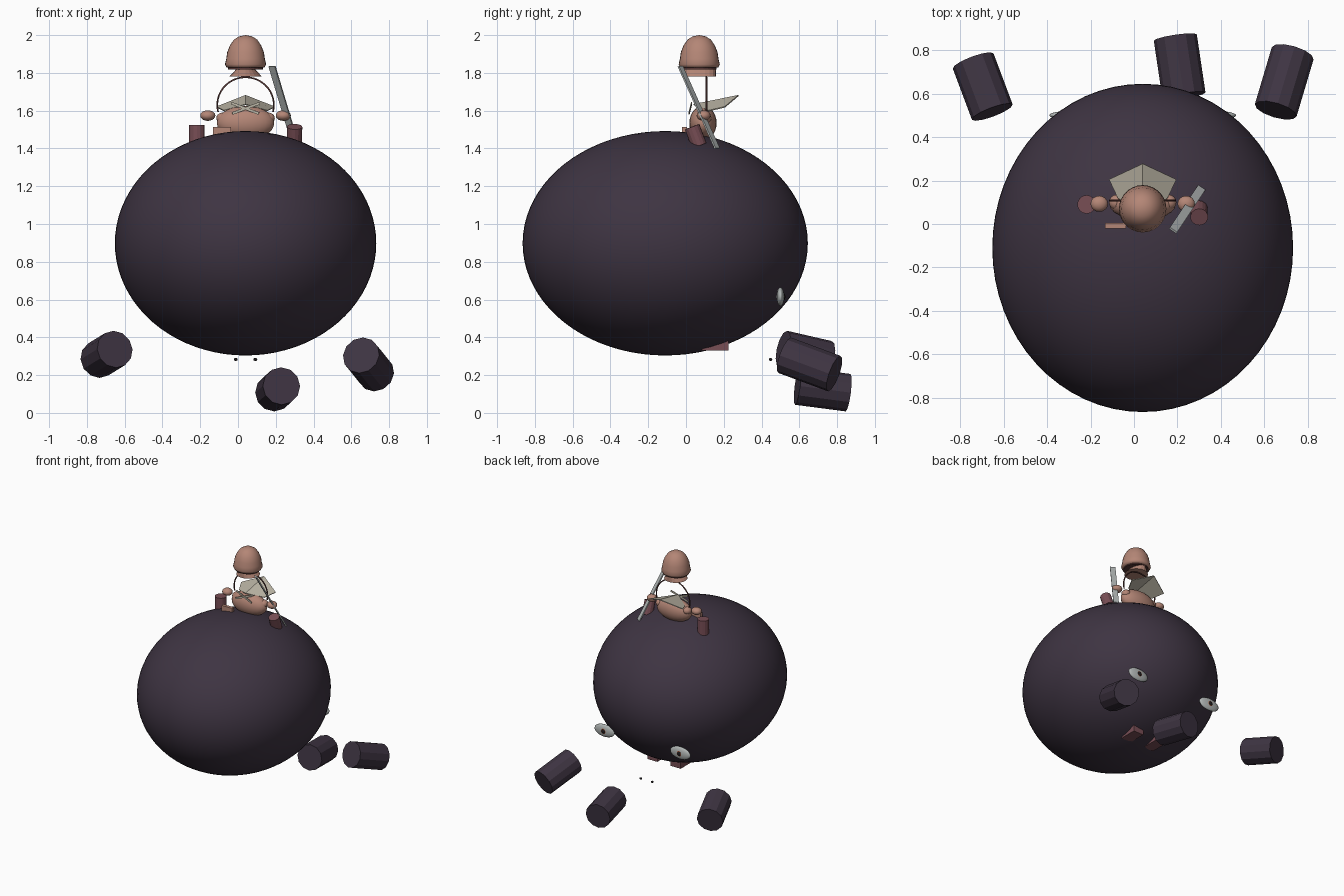
import bpy, bmesh, math
from mathutils import Vector, Matrix

if "Cube" in bpy.data.objects:
    bpy.data.objects.remove(bpy.data.objects["Cube"])

CX = 0.04  # symmetry line of creature and rider


def mat(name, r, g, b):
    m = bpy.data.materials.new(name)
    lin = [((c / 255 + 0.055) / 1.055) ** 2.4 if c > 10 else c / 255 / 12.92 for c in (r, g, b)]
    m.diffuse_color = (*lin, 1)
    m.use_nodes = True
    m.node_tree.nodes["Principled BSDF"].inputs["Base Color"].default_value = m.diffuse_color
    return m


HIDE = mat("dark_purple_hide", 62, 52, 66)
SKIN = mat("tan_skin", 180, 134, 118)
CUP = mat("maroon", 120, 78, 85)
CLOTH = mat("cream_cloth", 188, 182, 166)
STEEL = mat("pale_steel", 178, 183, 182)
BLACK = mat("near_black", 30, 26, 28)
BAND = mat("dark_brown", 88, 56, 54)
IRIS = mat("rust_iris", 165, 95, 65)


def finish(name, bm, material, smooth=False):
    bmesh.ops.recalc_face_normals(bm, faces=bm.faces)
    me = bpy.data.meshes.new(name)
    bm.to_mesh(me)
    bm.free()
    me.materials.append(material)
    for p in me.polygons:
        p.use_smooth = smooth
    ob = bpy.data.objects.new(name, me)
    bpy.context.collection.objects.link(ob)
    return ob


def ball(name, c, r, material, seg=24, rings=14):
    bm = bmesh.new()
    bmesh.ops.create_uvsphere(bm, u_segments=seg, v_segments=rings, radius=1)
    bmesh.ops.transform(bm, verts=bm.verts, matrix=Matrix.Translation(c) @ Matrix.Diagonal((*r, 1)))
    return finish(name, bm, material, True)


def rod(name, a, b, r, material, sides=12):
    a, b = Vector(a), Vector(b)
    bm = bmesh.new()
    bmesh.ops.create_cone(bm, cap_ends=True, segments=sides, radius1=r, radius2=r, depth=(b - a).length)
    rot = (b - a).to_track_quat('Z', 'Y').to_matrix().to_4x4()
    bmesh.ops.transform(bm, verts=bm.verts, matrix=Matrix.Translation((a + b) / 2) @ rot)
    return finish(name, bm, material)


def box(name, c, size, material):
    bm = bmesh.new()
    bmesh.ops.create_cube(bm, size=1)
    bmesh.ops.transform(bm, verts=bm.verts, matrix=Matrix.Translation(c) @ Matrix.Diagonal((*size, 1)))
    return finish(name, bm, material)


def strip(name, a, b, across, width, thick, material):
    """Flat bar from a to b, its width along the given direction."""
    a, b = Vector(a), Vector(b)
    d = (b - a).normalized()
    w = Vector(across)
    w = (w - d * w.dot(d)).normalized()
    n = d.cross(w)
    rot = Matrix((w, d, n)).transposed().to_4x4()
    bm = bmesh.new()
    bmesh.ops.create_cube(bm, size=1)
    bmesh.ops.transform(bm, verts=bm.verts, matrix=Matrix.Translation((a + b) / 2) @ rot
                        @ Matrix.Diagonal((width, (b - a).length, thick, 1)))
    return finish(name, bm, material)


# Creature: huge egg body and detached stump limbs
ball("creature_body", (CX, -0.11, 0.898), (0.692, 0.755, 0.594), HIDE, 64, 40)
rod("left_limb", (-0.652, 0.515, 0.337), (-0.74, 0.75, 0.283), 0.1, HIDE)
rod("middle_limb", (0.23, 0.59, 0.142), (0.19, 0.858, 0.107), 0.1, HIDE)
rod("right_limb", (0.652, 0.523, 0.305), (0.73, 0.785, 0.208), 0.1, HIDE)

# Creature face: eyes, nostrils and teeth mirrored about the centre
for s, side in ((-1, "left"), (1, "right")):
    x = CX + s * 0.34
    ball(side + "_eye", (x, 0.5, 0.615), (0.09, 0.02, 0.05), STEEL)
    ball(side + "_iris", (x, 0.515, 0.615), (0.026, 0.007, 0.024), IRIS, 16, 8)
    ball(side + "_pupil", (x, 0.518, 0.615), (0.018, 0.008, 0.018), BLACK, 16, 8)
    ball(side + "_nostril", (CX + s * 0.052, 0.448, 0.283), (0.011, 0.009, 0.008), BLACK, 10, 6)
    box(side + "_tooth", (CX + s * 0.105, 0.155, 0.375), (0.09, 0.14, 0.09), CUP)
    # Rider hands and shoulders
    ball(side + "_hand", (CX + s * 0.2, 0.093, 1.574), (0.04, 0.037, 0.028), SKIN, 16, 10)
    ball(side + "_shoulder", (CX + s * 0.12, 0.1, 1.56), (0.035, 0.035, 0.03), SKIN, 16, 10)

# Rider torso and foot
ball("rider_torso", (CX, 0.09, 1.535), (0.152, 0.072, 0.09), SKIN)
box("rider_foot", (-0.085, -0.008, 1.488), (0.095, 0.025, 0.05), SKIN)

# Rider head: turned profile with a flared lower rim
profile = [(0.0, 2.0), (0.035, 1.993), (0.062, 1.976), (0.083, 1.945), (0.097, 1.91),
           (0.102, 1.875), (0.109, 1.845), (0.1, 1.828), (0.0, 1.82)]
bm = bmesh.new()
vs = [bm.verts.new((r, 0, z)) for r, z in profile]
es = [bm.edges.new(p) for p in zip(vs, vs[1:])]
bmesh.ops.spin(bm, geom=vs + es, cent=(0, 0, 0), axis=(0, 0, 1), angle=2 * math.pi, steps=28)
bmesh.ops.remove_doubles(bm, verts=bm.verts, dist=0.0005)
bmesh.ops.translate(bm, verts=bm.verts, vec=(CX, 0.07, 0))
finish("rider_head", bm, SKIN, True)

# Collar flares sideways below a dark band
bm = bmesh.new()
bmesh.ops.create_cone(bm, cap_ends=True, segments=20, radius1=0.087, radius2=0.087, depth=0.045)
for v in bm.verts:
    if v.co.z > 0:
        v.co.x *= 0.5
bmesh.ops.translate(bm, verts=bm.verts, vec=(CX, 0.073, 1.803))
finish("rider_collar", bm, SKIN)
rod("head_band", (CX, 0.07, 1.819), (CX, 0.07, 1.829), 0.092, BAND, 24)

# Thin hoop arching over the torso
cu = bpy.data.curves.new("hoop", 'CURVE')
cu.dimensions = '3D'
cu.bevel_depth = 0.005
cu.bevel_resolution = 1
sp = cu.splines.new('POLY')
sp.points.add(24)
for i, p in enumerate(sp.points):
    t = math.pi * (-0.08 + 1.16 * i / 24)
    p.co = (CX + 0.15 * math.cos(t), 0.108, 1.63 + 0.147 * math.sin(t), 1)
cu.materials.append(BAND)
bpy.context.collection.objects.link(bpy.data.objects.new("hoop", cu))

# Cape: two slanted panels meeting at a ridge
bm = bmesh.new()
ridge = [bm.verts.new((CX, 0.04, 1.635)), bm.verts.new((CX, 0.277, 1.683))]
for s in (-1, 1):
    outer = [bm.verts.new((CX + s * 0.155, 0.205, 1.622)), bm.verts.new((CX + s * 0.115, 0.12, 1.602))]
    bm.faces.new(ridge + outer)
cape = finish("cape", bm, CLOTH)
cape.modifiers.new("thickness", 'SOLIDIFY').thickness = 0.006

# Crossed chest straps
for s, side in ((-1, "left"), (1, "right")):
    strip(side + "_strap", (CX - s * 0.075, 0.03, 1.64), (CX + s * 0.07, 0.016, 1.585),
          (0, 0, 1), 0.014, 0.005, CLOTH)

# Blade held across the right hand
strip("blade", (0.18, -0.03, 1.835), (0.31, 0.165, 1.4), (0.83, -0.55, 0), 0.04, 0.009, STEEL)

# Boots beside the rider, the right one tipped
rod("left_boot", (-0.218, 0.09, 1.4), (-0.218, 0.09, 1.525), 0.043, CUP, 14)
rod("right_boot", (0.298, 0.07, 1.415), (0.3, 0.032, 1.515), 0.041, CUP, 14)
